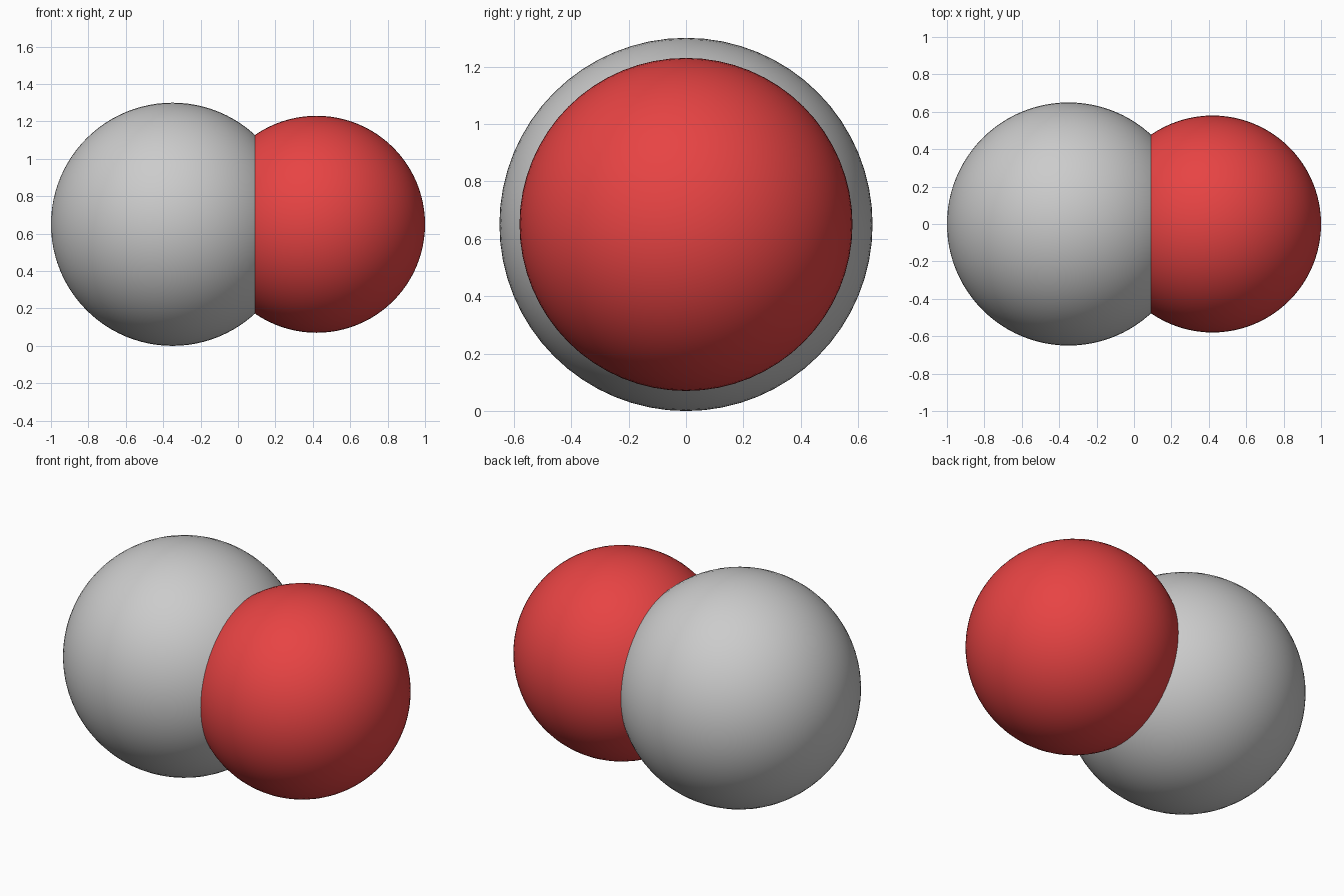
import bpy
import math

cube = bpy.data.objects.get("Cube")
if cube:
    bpy.data.objects.remove(cube, do_unlink=True)


def make_material(name, rgb):
    mat = bpy.data.materials.new(name)
    mat.use_nodes = True
    color = (*rgb, 1.0)
    mat.diffuse_color = color
    mat.node_tree.nodes["Principled BSDF"].inputs["Base Color"].default_value = color
    return mat


def make_ball(name, x, radius, mat):
    # Poles lie along x so the two balls meet in a clean ring
    bpy.ops.mesh.primitive_uv_sphere_add(
        segments=64, ring_count=48, radius=radius,
        location=(x, 0, CENTRE_Z), rotation=(0, math.pi / 2, 0))
    ball = bpy.context.object
    ball.name = name
    ball.data.name = name
    ball.data.materials.append(mat)
    bpy.ops.object.shade_smooth()
    return ball


CENTRE_Z = 0.65

# Large grey ball on the right, smaller red ball sunk into it on the left
make_ball("large_ball", -0.35, 0.65, make_material("grey", (0.6, 0.6, 0.6)))
make_ball("small_ball", 0.42, 0.58, make_material("red", (0.85, 0.06, 0.06)))
